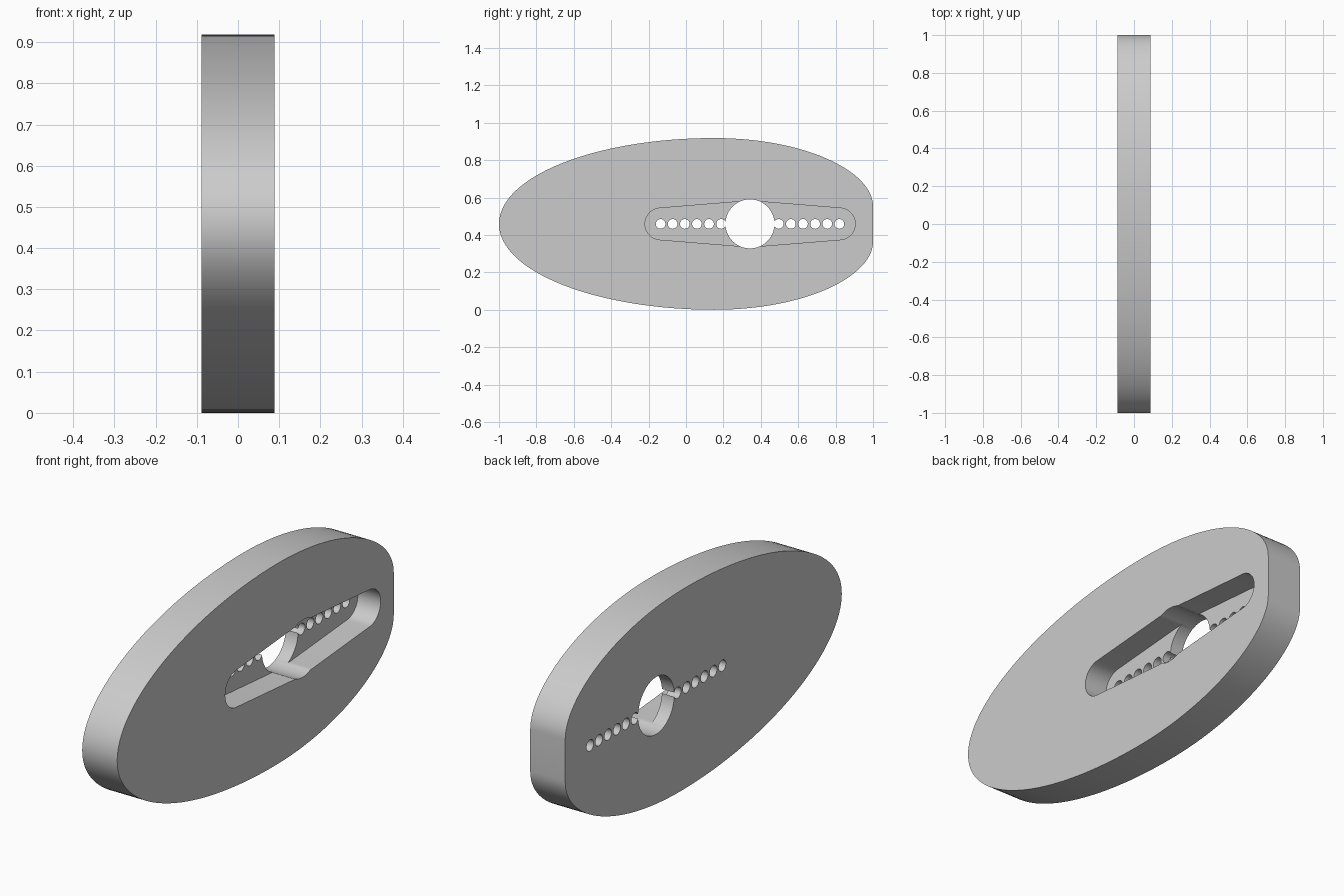
import bpy
import bmesh
from math import sin, cos, pi, radians

if "Cube" in bpy.data.objects:
    bpy.data.objects.remove(bpy.data.objects["Cube"], do_unlink=True)

HALF = 0.0885        # half thickness along x
MID = 0.459          # height of the centre line
FLOOR = HALF - 0.115 # x of the pocket floor
HOLE_Y, HOLE_R = 0.342, 0.131
PITCH = 0.0648

grey = bpy.data.materials.new("plain grey")
grey.use_nodes = True
grey.diffuse_color = (0.6, 0.6, 0.6, 1)
grey.node_tree.nodes["Principled BSDF"].inputs["Base Color"].default_value = (0.6, 0.6, 0.6, 1)


def prism(name, outline, x0, x1):
    """Extrude a (y, height above centre line) outline along x."""
    bm = bmesh.new()
    face = bm.faces.new([bm.verts.new((x0, y, MID + h)) for y, h in outline])
    out = bmesh.ops.extrude_face_region(bm, geom=[face])
    moved = [v for v in out["geom"] if isinstance(v, bmesh.types.BMVert)]
    bmesh.ops.translate(bm, verts=moved, vec=(x1 - x0, 0, 0))
    bmesh.ops.recalc_face_normals(bm, faces=bm.faces)
    mesh = bpy.data.meshes.new(name)
    bm.to_mesh(mesh)
    bm.free()
    mesh.materials.append(grey)
    obj = bpy.data.objects.new(name, mesh)
    bpy.context.collection.objects.link(obj)
    return obj


def arc(y, r, start, end, n):
    angles = [start + (end - start) * i / n for i in range(n + 1)]
    return [(y + r * cos(a), r * sin(a)) for a in angles]


def circle(y, r, n):
    return arc(y, r, 0, 2 * pi, n)[:-1]


def bezier(a, b, c, d, n):
    pts = []
    for i in range(n + 1):
        t = i / n
        s = 1 - t
        pts.append(tuple(s**3 * p + 3 * s * s * t * q + 3 * s * t * t * u + t**3 * v
                         for p, q, u, v in zip(a, b, c, d)))
    return pts


# Plate outline: long elliptical nose, blunter rounded tail with a flat end
WIDE = 0.15
nose = [(WIDE + (1 + WIDE) * cos(a), MID * sin(a))
        for a in (pi - pi / 2 * i / 32 for i in range(33))]
tail = bezier((WIDE, MID), (0.64, MID), (1, 0.28), (1, 0.095), 28)
upper = nose + tail[1:]
lower = [(y, -h) for y, h in reversed(upper[1:])]
plate = prism("plate", upper + lower, -HALF, HALF)

# Tapered pocket, open on the +x face
END_R = 0.085
left_end, right_end = HOLE_Y - 0.476, HOLE_Y + 0.478
pocket = (arc(left_end, END_R, pi / 2, 3 * pi / 2, 20)
          + [(HOLE_Y - 0.07, -0.118), (HOLE_Y + 0.07, -0.118)]
          + arc(right_end, END_R, -pi / 2, pi / 2, 20)
          + [(HOLE_Y + 0.07, 0.118), (HOLE_Y - 0.07, 0.118)])
cutters = [prism("pocket_cutter", pocket, FLOOR, HALF + 0.1)]

# Large through hole and the rows of small holes on both sides of it
cutters.append(prism("hole_cutter", circle(HOLE_Y, HOLE_R, 48), -HALF - 0.1, HALF + 0.1))
for side in (-1, 1):
    for i in range(6):
        y = HOLE_Y + side * (0.154 + PITCH * i)
        cutters.append(prism("small_hole_cutter", circle(y, 0.026, 20), -HALF - 0.1, HALF + 0.1))

bpy.ops.object.select_all(action="DESELECT")
plate.select_set(True)
bpy.context.view_layer.objects.active = plate
for cutter in cutters:
    cutter.hide_render = True
    mod = plate.modifiers.new("cut", "BOOLEAN")
    mod.operation = "DIFFERENCE"
    mod.solver = "EXACT"
    mod.object = cutter
    bpy.ops.object.modifier_apply(modifier=mod.name)
    bpy.data.objects.remove(cutter, do_unlink=True)

bpy.ops.object.shade_smooth_by_angle(angle=radians(30))
